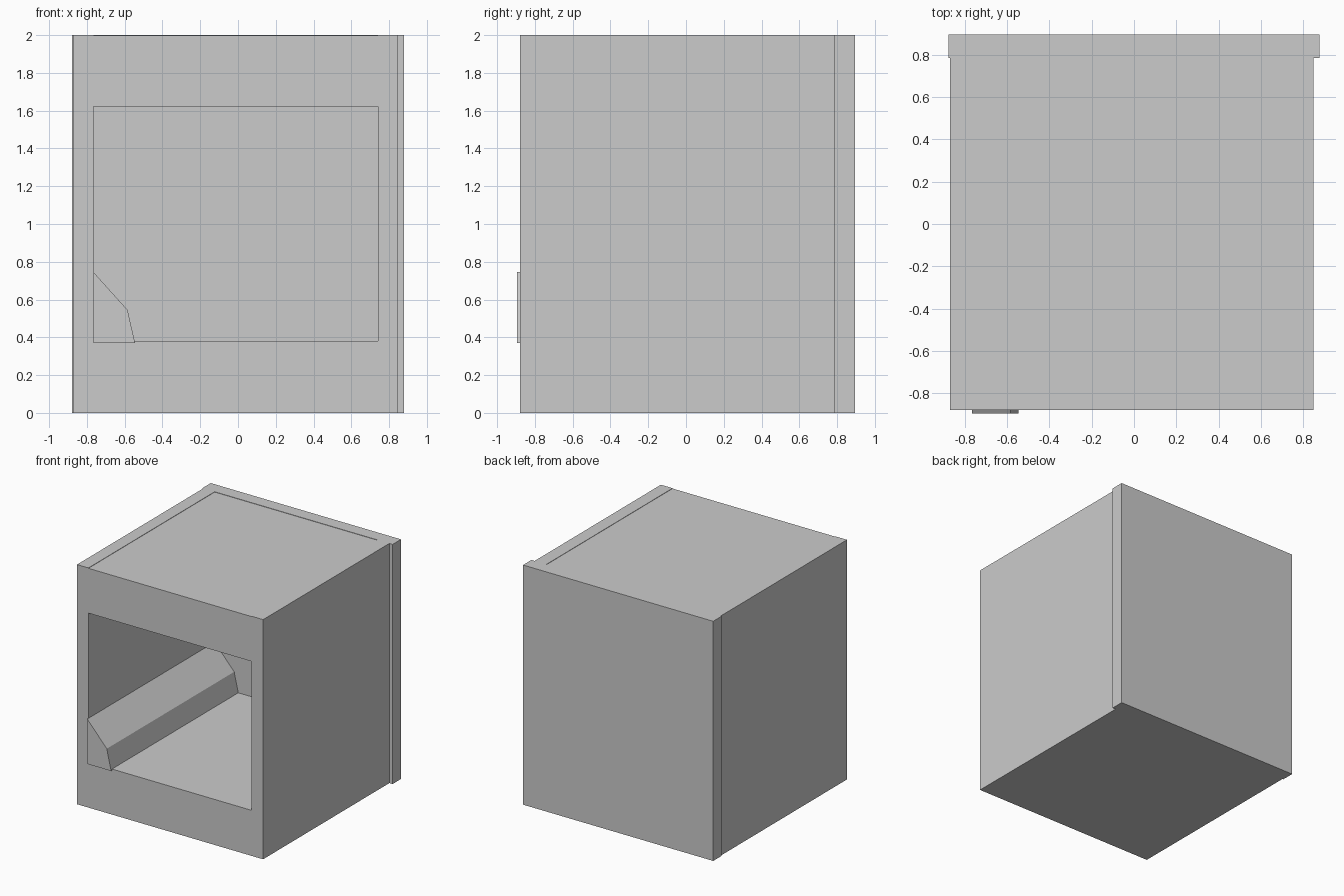
import bpy, bmesh

if "Cube" in bpy.data.objects:
    bpy.data.objects.remove(bpy.data.objects["Cube"])


def prism(name, profile, y0, y1):
    """Extrude an x-z profile from y0 to y1."""
    bm = bmesh.new()
    face = bm.faces.new([bm.verts.new((x, y0, z)) for x, z in profile])
    ext = bmesh.ops.extrude_face_region(bm, geom=[face])["geom"]
    bmesh.ops.translate(bm, vec=(0, y1 - y0, 0),
                        verts=[v for v in ext if isinstance(v, bmesh.types.BMVert)])
    bmesh.ops.recalc_face_normals(bm, faces=bm.faces)
    mesh = bpy.data.meshes.new(name)
    bm.to_mesh(mesh)
    bm.free()
    obj = bpy.data.objects.new(name, mesh)
    bpy.context.collection.objects.link(obj)
    return obj


def box(name, x0, x1, y0, y1, z0, z1):
    return prism(name, [(x0, z0), (x1, z0), (x1, z1), (x0, z1)], y0, y1)


FRONT, BACK = -0.88, 0.785      # body depth, up to the back panel
LEFT, RIGHT = -0.765, 0.74      # inner faces of the side walls

# Side walls
box("left_wall", -0.87, LEFT, FRONT, BACK, 0, 2)
box("right_wall", RIGHT, 0.848, FRONT, BACK, 0, 2)

# Floor block and the very slightly recessed top block
box("floor_block", LEFT, RIGHT, FRONT, BACK, 0, 0.38)
box("top_block", LEFT, RIGHT, FRONT, BACK, 1.623, 1.997)

# Wider back panel closing the cavity
box("back_panel", -0.878, 0.878, BACK, 0.895, 0, 2)

# Faceted ledge running along the lower left of the cavity
prism("corner_ledge",
      [(LEFT, 0.37), (-0.545, 0.37), (-0.585, 0.545), (LEFT, 0.745)],
      -0.895, BACK)
